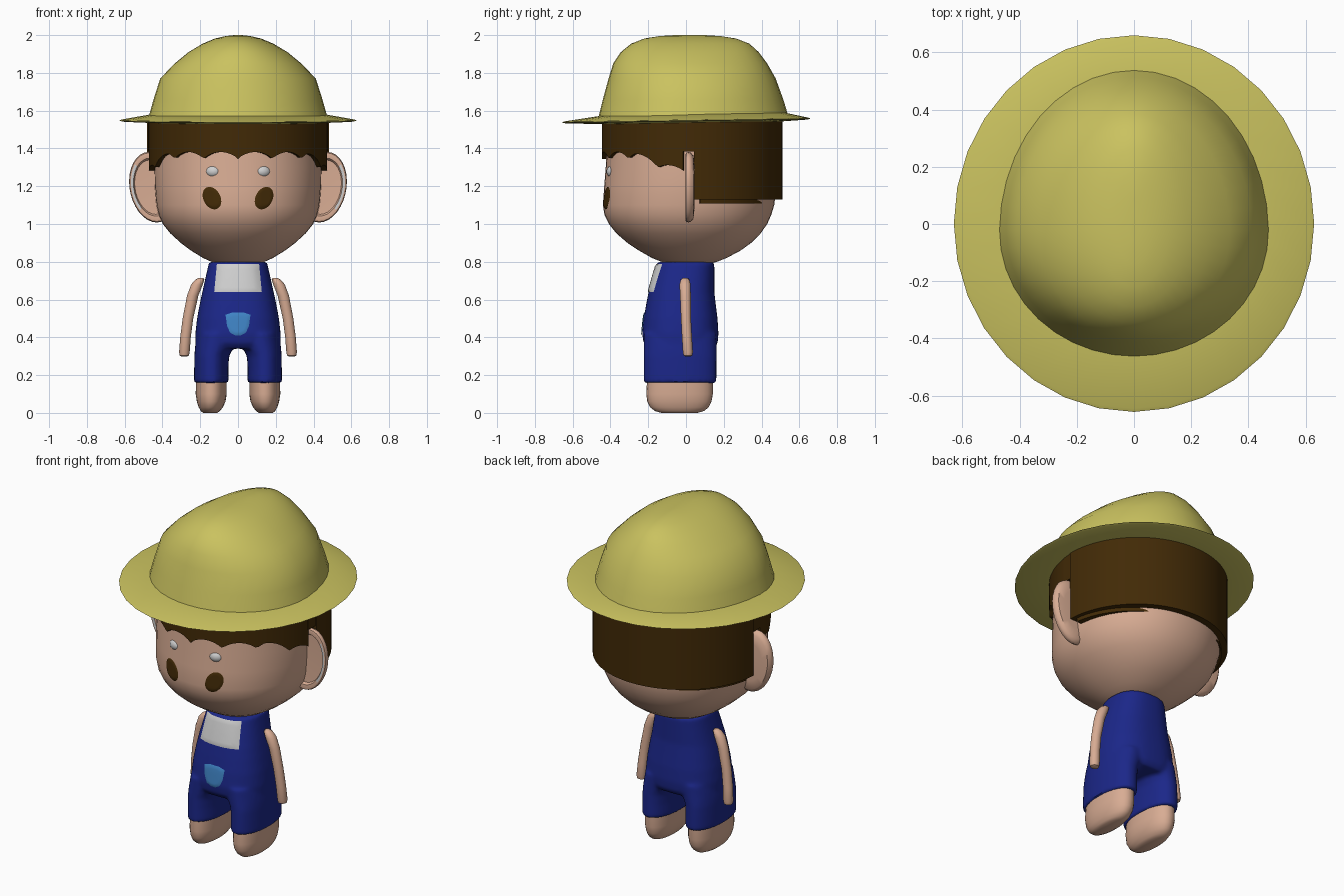
import bpy, bmesh, math
from mathutils import Vector
from mathutils.bvhtree import BVHTree

if "Cube" in bpy.data.objects:
    bpy.data.objects.remove(bpy.data.objects["Cube"])


def material(name, rgb):
    m = bpy.data.materials.new(name)
    m.diffuse_color = (*rgb, 1)
    m.use_nodes = True
    m.node_tree.nodes["Principled BSDF"].inputs["Base Color"].default_value = m.diffuse_color
    return m


STRAW = material("straw yellow", (0.59, 0.54, 0.115))
SKIN = material("skin", (0.69, 0.415, 0.295))
BROWN = material("dark brown", (0.054, 0.023, 0.002))
BLUE = material("denim blue", (0.011, 0.02, 0.25))
LIGHT = material("pocket blue", (0.05, 0.23, 0.56))
WHITE = material("off white", (0.62, 0.62, 0.62))


def make(name, verts, faces, *mats):
    mesh = bpy.data.meshes.new(name)
    mesh.from_pydata(verts, [], faces)
    for m in mats:
        mesh.materials.append(m)
    ob = bpy.data.objects.new(name, mesh)
    bpy.context.collection.objects.link(ob)
    bm = bmesh.new()
    bm.from_mesh(mesh)
    bmesh.ops.recalc_face_normals(bm, faces=bm.faces)
    bm.to_mesh(mesh)
    bm.free()
    return ob


def ring(z, rx, yf, yb, cx=0.0, mid=None, p=2.0, n=32):
    """Horizontal oval from yf to yb, widest at y = mid."""
    mid = (yf + yb) / 2 if mid is None else mid
    out = []
    for i in range(n):
        a = 2 * math.pi * i / n
        c, s = math.cos(a), math.sin(a)
        u = math.copysign(abs(c) ** (2 / p), c)
        v = math.copysign(abs(s) ** (2 / p), s)
        out.append((cx + rx * u, mid + v * ((yb - mid) if v > 0 else (mid - yf)), z))
    return out


def loft(name, rings, *mats):
    n = len(rings[0])
    verts = [v for r in rings for v in r]
    faces = [(k * n + i, k * n + (i + 1) % n, (k + 1) * n + (i + 1) % n, (k + 1) * n + i)
             for k in range(len(rings) - 1) for i in range(n)]
    faces += [tuple(range(n)), tuple(range(len(verts) - n, len(verts)))]
    return make(name, verts, faces, *mats)


def patch(name, base, outline, mat, off=0.006):
    """Thin plate that follows the front of a base part; outline in (x, z)."""
    me = base.data
    tree = BVHTree.FromPolygons([v.co for v in me.vertices], [p.vertices for p in me.polygons])
    cx = sum(p[0] for p in outline) / len(outline)
    cz = sum(p[1] for p in outline) / len(outline)
    n, steps, verts = len(outline), 6, []
    for k in range(1, steps + 1):
        for x, z in outline:
            f = k / steps
            px, pz = cx + (x - cx) * f, cz + (z - cz) * f
            hit = tree.ray_cast(Vector((px, -2, pz)), Vector((0, 1, 0)))[0]
            verts.append((px, hit.y - (off if k < steps else off / 2), pz))
    faces = [(k * n + i, k * n + (i + 1) % n, (k + 1) * n + (i + 1) % n, (k + 1) * n + i)
             for k in range(steps - 1) for i in range(n)] + [tuple(range(n))]
    ob = make(name, verts, faces, mat)
    if sum(p.normal.y for p in ob.data.polygons) > 0:
        ob.data.flip_normals()
    return ob


def subdivide(points, k=6):
    out = []
    for (a, b), (c, d) in zip(points, points[1:] + points[:1]):
        out += [(a + (c - a) * i / k, b + (d - b) * i / k) for i in range(k)]
    return out


# Hat: dome with a front-to-back ridge, and a wide thin brim
dome = [(1.56, .475, -.465, .545), (1.66, .447, -.44, .515), (1.77, .412, -.41, .475),
        (1.85, .335, -.385, .43), (1.91, .262, -.345, .385), (1.955, .187, -.29, .335),
        (1.982, .122, -.22, .265), (1.995, .065, -.14, .18), (2.0, .02, -.06, .1)]
loft("hat_dome", [ring(z, rx, f, b, mid=f + (b - f) * .44, n=40) for z, rx, f, b in dome], STRAW)
brim = [(1.535, .44, -.44, .5), (1.543, .615, -.64, .645), (1.548, .63, -.657, .66),
        (1.553, .618, -.645, .647), (1.58, .46, -.45, .53)]
loft("hat_brim", [[(x, y, z + .01 * y / .65) for x, y, z in ring(z, rx, f, b, n=32)]
                  for z, rx, f, b in brim], STRAW)

# Head
skull = [(.785, .10, -.09, .11), (.80, .14, -.13, .165), (.82, .185, -.18, .215), (.86, .25, -.25, .29),
         (.9, .303, -.31, .345), (.95, .358, -.368, .395), (1.0, .398, -.408, .43), (1.05, .42, -.432, .452),
         (1.1, .432, -.44, .467), (1.2, .44, -.433, .48), (1.3, .442, -.425, .48), (1.54, .43, -.41, .46)]
head = loft("head", [ring(*r, p=2.12, n=48) for r in skull], SKIN)


# Hair: curved shells whose lower edge depends on the angle from the front
def hair(name, edge, rx, ry, cy, thick):
    verts, faces = [], []
    for a, low in edge:
        s, c = math.sin(math.radians(a)), -math.cos(math.radians(a))
        for r, z in ((0, low), (0, 1.555), (thick, 1.555), (thick, low)):
            verts.append(((rx - r) * s, cy + (ry - r) * c, z))
    for k in range(len(edge) - 1):
        for j in range(4):
            faces.append((4 * k + j, 4 * k + (j + 1) % 4, 4 * k + 4 + (j + 1) % 4, 4 * k + 4 + j))
    e = 4 * (len(edge) - 1)
    faces += [(0, 1, 2, 3), (e, e + 1, e + 2, e + 3)]
    return make(name, verts, faces, BROWN)


def fringe(a):
    a = abs(a)
    return 1.343 + .038 * abs(math.sin(math.radians(a * 8))) ** .7 - .09 * max(0, (a - 50) / 34)


hair("hair_fringe", [(a, fringe(a)) for a in range(-84, 85, 2)], .475, .48, .035, .07)
hair("hair_back", [(a, 1.13) for a in range(91, 270, 4)], .483, .475, .035, .07)
hair("hair_nape", [(a, 1.108) for a in range(97, 264, 4)], .465, .445, .02, .06)
for s in (-1, 1):
    hair("hair_above_ear", [(s * 83, 1.385), (s * 88, 1.385), (s * 92, 1.385)], .478, .475, .035, .07)

# Ears: dished ovals facing forward, with a pale line inside the outer rim
profile = [(.6, .045), (.88, .04), (.98, .025), (1.0, .012), (.97, .0), (.92, -.002), (.82, .0),
           (.77, .014), (.4, .016)]
for s in (-1, 1):
    rings = []
    for k, y in profile:
        t = [2 * math.pi * i / 32 for i in range(32)]
        rings.append([(s * (.45 + k * (.125 * math.cos(a) + .02 * math.sin(a))), y,
                       1.195 + .187 * k * math.sin(a)) for a in t])
    ear = loft("ear", rings, SKIN, WHITE)
    for i in list(range(4)) + list(range(28, 32)):
        ear.data.polygons[5 * 32 + i].material_index = 1

# Eyes and brown cheek spots
for s in (-1, 1):
    bpy.ops.mesh.primitive_uv_sphere_add(segments=20, ring_count=12, location=(s * .132, -.388, 1.278))
    eye = bpy.context.object
    eye.name = "eye"
    eye.scale = (.041, .032, .033)
    eye.rotation_euler.z = s * .3
    eye.data.materials.append(WHITE)
    spot, tilt = [], math.radians(62)
    for i in range(28):
        t = 2 * math.pi * i / 28
        u, v = .063 * math.cos(t), .045 * math.sin(t)
        spot.append((s * (.138 + u * math.cos(tilt) - v * math.sin(tilt)),
                     1.137 + u * math.sin(tilt) + v * math.cos(tilt)))
    patch("cheek_spot", head, spot, BROWN, .008)

# Dungarees: torso and two short legs, fused into one smooth garment
torso = [(.34, .213, -.20, .15), (.37, .226, -.225, .168), (.42, .226, -.232, .172), (.5, .217, -.224, .167),
         (.58, .202, -.21, .157), (.64, .189, -.198, .15), (.72, .171, -.176, .15), (.8, .153, -.152, .15)]
body = loft("dungarees", [ring(*r, p=2.5, n=48) for r in torso], BLUE)
pieces = [body]
for s in (-1, 1):
    leg = [(.42, .01, .215), (.38, .01, .224), (.335, .03, .229), (.30, .047, .231), (.24, .051, .232),
           (.158, .05, .233)]
    pieces.append(loft("leg", [ring(z, (o - i) / 2, -.224, .162, s * (o + i) / 2, p=2.15)
                               for z, i, o in leg], BLUE))
    # Feet
    foot = [(.2, .06, .222, -.205, .142), (.1, .06, .224, -.21, .142), (.06, .066, .218, -.205, .135),
            (.03, .08, .208, -.19, .12), (.01, .095, .197, -.165, .095), (0, .11, .185, -.13, .06)]
    loft("foot", [ring(z, (o - i) / 2, f, b, s * (o + i) / 2, p=2.15) for z, i, o, f, b in foot], SKIN)
    # Arms
    arm = [(.715, .195, .012, -.005), (.705, .202, .024, -.005), (.68, .217, .031, -.005),
           (.62, .24, .03, -.003), (.5, .265, .028, 0), (.4, .278, .028, .005), (.32, .284, .028, .01),
           (.303, .284, .024, .01), (.298, .284, .012, .01)]
    loft("arm", [ring(z, r, y - r * .95, y + r * .95, s * x, n=16) for z, x, r, y in arm], SKIN)
bpy.ops.object.select_all(action='DESELECT')
for ob in pieces:
    ob.select_set(True)
bpy.context.view_layer.objects.active = body
bpy.ops.object.join()
fuse = body.modifiers.new("fuse", 'REMESH')
fuse.mode, fuse.voxel_size = 'VOXEL', .011
soften = body.modifiers.new("soften", 'SMOOTH')
soften.factor, soften.iterations = .5, 6
for m in ("fuse", "soften"):
    bpy.ops.object.modifier_apply(modifier=m)
body.data.materials.clear()
body.data.materials.append(BLUE)

# Shirt bib and pocket plates
patch("shirt_front", body, subdivide([(-.112, .787), (.112, .787), (.126, .64), (-.126, .64)]), WHITE)
patch("pocket", body, subdivide([(-.066, .52), (-.03, .532), (.03, .532), (.066, .52), (.058, .46), (.042, .425),
                                 (.015, .41), (-.015, .41), (-.042, .425), (-.058, .46)], 3), LIGHT)

# Smooth shading with crisp edges kept
bpy.ops.object.select_all(action='SELECT')
bpy.context.view_layer.objects.active = head
bpy.ops.object.shade_smooth_by_angle(angle=math.radians(40))
